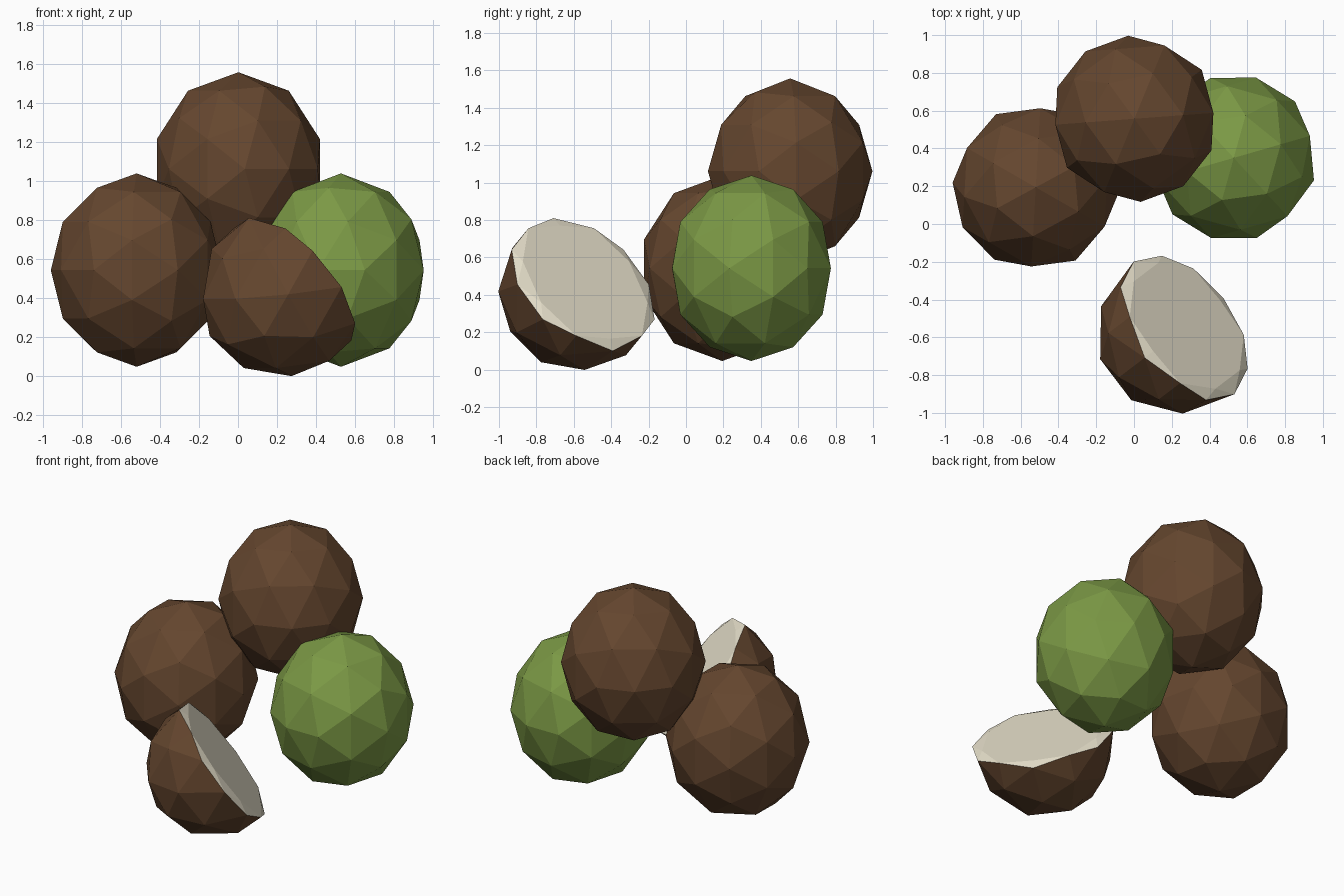
import bpy, bmesh
from math import radians
from mathutils import Matrix, Vector

if "Cube" in bpy.data.objects:
    bpy.data.objects.remove(bpy.data.objects["Cube"])

PHI = (1 + 5 ** 0.5) / 2
R, H = 0.441, 0.496          # horizontal and vertical radius of a nut


def material(name, color):
    m = bpy.data.materials.new(name)
    m.diffuse_color = (*color, 1)
    m.use_nodes = True
    m.node_tree.nodes["Principled BSDF"].inputs["Base Color"].default_value = m.diffuse_color
    return m


brown = material("brown_shell", (0.13, 0.062, 0.028))
green = material("green_husk", (0.2, 0.32, 0.06))
cream = material("cream_flesh", (0.80, 0.75, 0.60))


def ball():
    """80-sided ball resting on an edge of its base icosahedron."""
    bm = bmesh.new()
    for a in (-1, 1):
        for b in (-PHI, PHI):
            for v in ((0, a, b), (a, b, 0), (b, 0, a)):
                bm.verts.new(v)
    bmesh.ops.convex_hull(bm, input=bm.verts[:])
    bmesh.ops.subdivide_edges(bm, edges=bm.edges[:], cuts=1, use_grid_fill=True)
    for v in bm.verts:
        v.co.normalize()
    bmesh.ops.recalc_face_normals(bm, faces=bm.faces[:])
    return bm


def nut(name, loc, turn, mat, tilt=0, half=False):
    bm = ball()
    mesh = bpy.data.meshes.new(name)
    mesh.materials.append(mat)
    if half:
        # flatten the upper half into the cut face
        mesh.materials.append(cream)
        for v in bm.verts:
            v.co.z = min(v.co.z, 0.045)
        for f in bm.faces:
            if f.calc_center_median().z > 0.005:
                f.material_index = 1
    bm.transform(Matrix.Diagonal((R, R, H, 1)))
    bm.to_mesh(mesh)
    bm.free()
    ob = bpy.data.objects.new(name, mesh)
    ob.location = Vector(loc)
    ob.rotation_euler = (0, radians(tilt), radians(turn))
    bpy.context.collection.objects.link(ob)
    return ob


# whole nuts
nut("left_coconut", (-0.52, 0.194, 0.542), 118.5, brown)
nut("top_coconut", (0.002, 0.557, 1.061), 36, brown)
nut("green_coconut", (0.528, 0.35, 0.542), -15.6, green)

# open half, leaning with its cut face to the back right
nut("half_coconut", (0.265, -0.55, 0.455), 37.2, brown, tilt=53.6, half=True)
